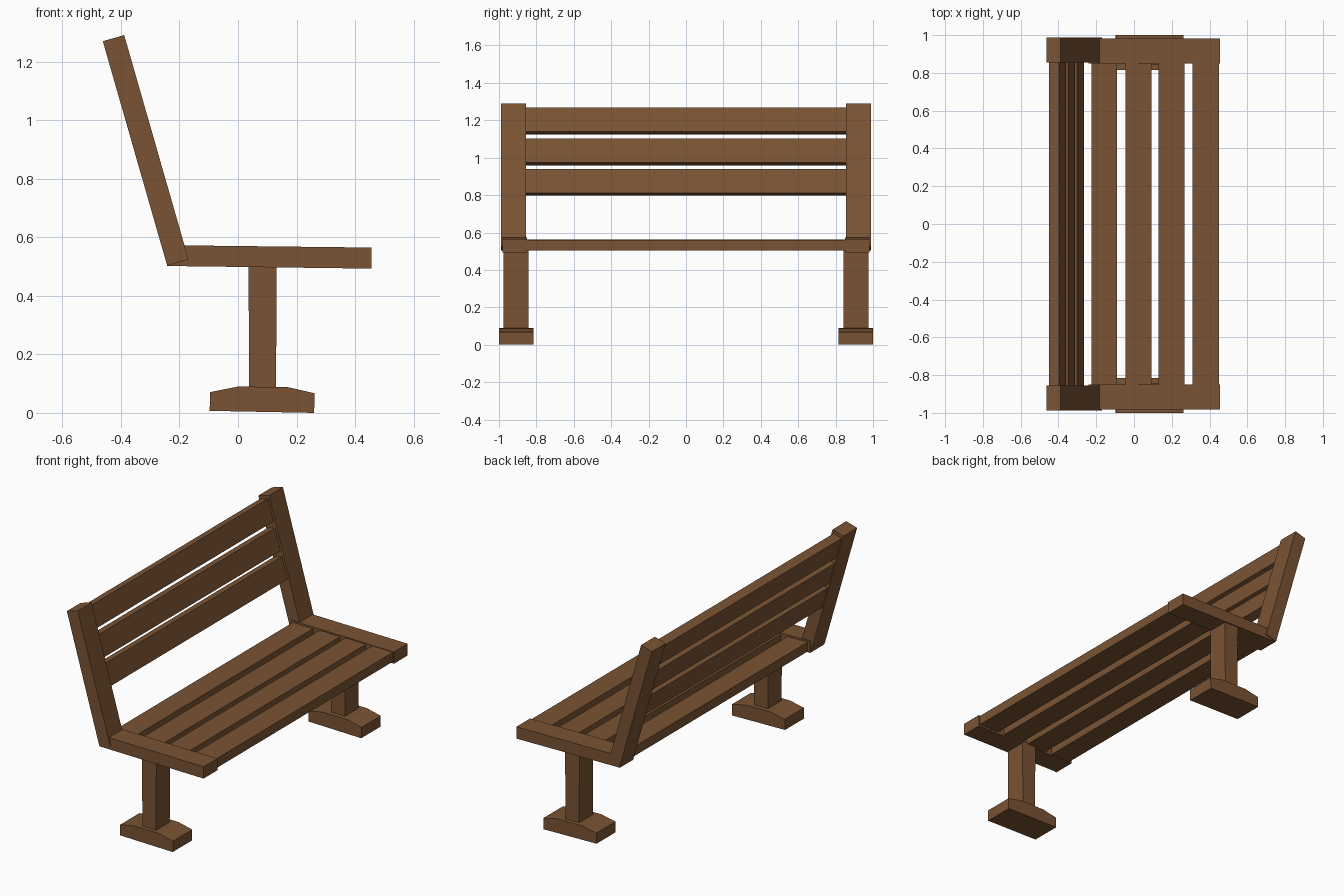
import bpy, bmesh, math
from mathutils import Vector

if "Cube" in bpy.data.objects:
    bpy.data.objects.remove(bpy.data.objects["Cube"])

wood = bpy.data.materials.new("brown wood")
wood.diffuse_color = (0.195, 0.088, 0.034, 1)
wood.use_nodes = True
wood.node_tree.nodes["Principled BSDF"].inputs["Base Color"].default_value = wood.diffuse_color


def extrude_profile(name, pts, y0, y1):
    """Extrude an x-z outline along y."""
    bm = bmesh.new()
    a = [bm.verts.new((x, y0, z)) for x, z in pts]
    b = [bm.verts.new((x, y1, z)) for x, z in pts]
    n = len(pts)
    bm.faces.new(a)
    bm.faces.new(b[::-1])
    for i in range(n):
        j = (i + 1) % n
        bm.faces.new((a[j], a[i], b[i], b[j]))
    bmesh.ops.recalc_face_normals(bm, faces=bm.faces)
    me = bpy.data.meshes.new(name)
    bm.to_mesh(me)
    bm.free()
    me.materials.append(wood)
    ob = bpy.data.objects.new(name, me)
    bpy.context.collection.objects.link(ob)
    return ob


# Leaning frame of the backrest: u runs up the post, w towards the front
base = Vector((-0.242, 0.503))
lean = math.radians(16)
up = Vector((-math.sin(lean), math.cos(lean)))
fwd = Vector((math.cos(lean), math.sin(lean)))


def leaning(u0, u1, w0, w1):
    return [base + up * u + fwd * w for u, w in ((u0, w0), (u0, w1), (u1, w1), (u1, w0))]


foot = [(-0.097, 0.007), (0.26, 0.0), (0.262, 0.067), (0.17, 0.088), (0.0, 0.09), (-0.095, 0.071)]
leg = [(0.038, 0.07), (0.13, 0.07), (0.132, 0.51), (0.036, 0.51)]
arm = [(-0.242, 0.502), (0.456, 0.493), (0.456, 0.565), (-0.242, 0.573)]

# Side frames: foot, leg, seat rail and back post at each end
for side, s in (("left", -1), ("right", 1)):
    extrude_profile(side + "_foot", foot, s * 0.815, s * 1.0)
    extrude_profile(side + "_leg", leg, s * 0.843, s * 0.975)
    extrude_profile(side + "_seat_rail", arm, s * 0.85, s * 0.982)
    extrude_profile(side + "_back_post", leaning(0, 0.798, 0, 0.076), s * 0.855, s * 0.988)

# Seat slats
for i, (x0, x1) in enumerate(((-0.225, -0.09), (-0.045, 0.093), (0.13, 0.267), (0.31, 0.449))):
    extrude_profile(f"seat_slat_{i + 1}", [(x0, 0.506), (x1, 0.504), (x1, 0.561), (x0, 0.563)], -0.87, 0.87)

# Back slats
for i, z in enumerate((0.812, 0.974, 1.14)):
    u = (z - base.y - fwd.y * 0.063) / up.y
    extrude_profile(f"back_slat_{i + 1}", leaning(u, u + 0.134, 0.007, 0.063), -0.87, 0.87)
